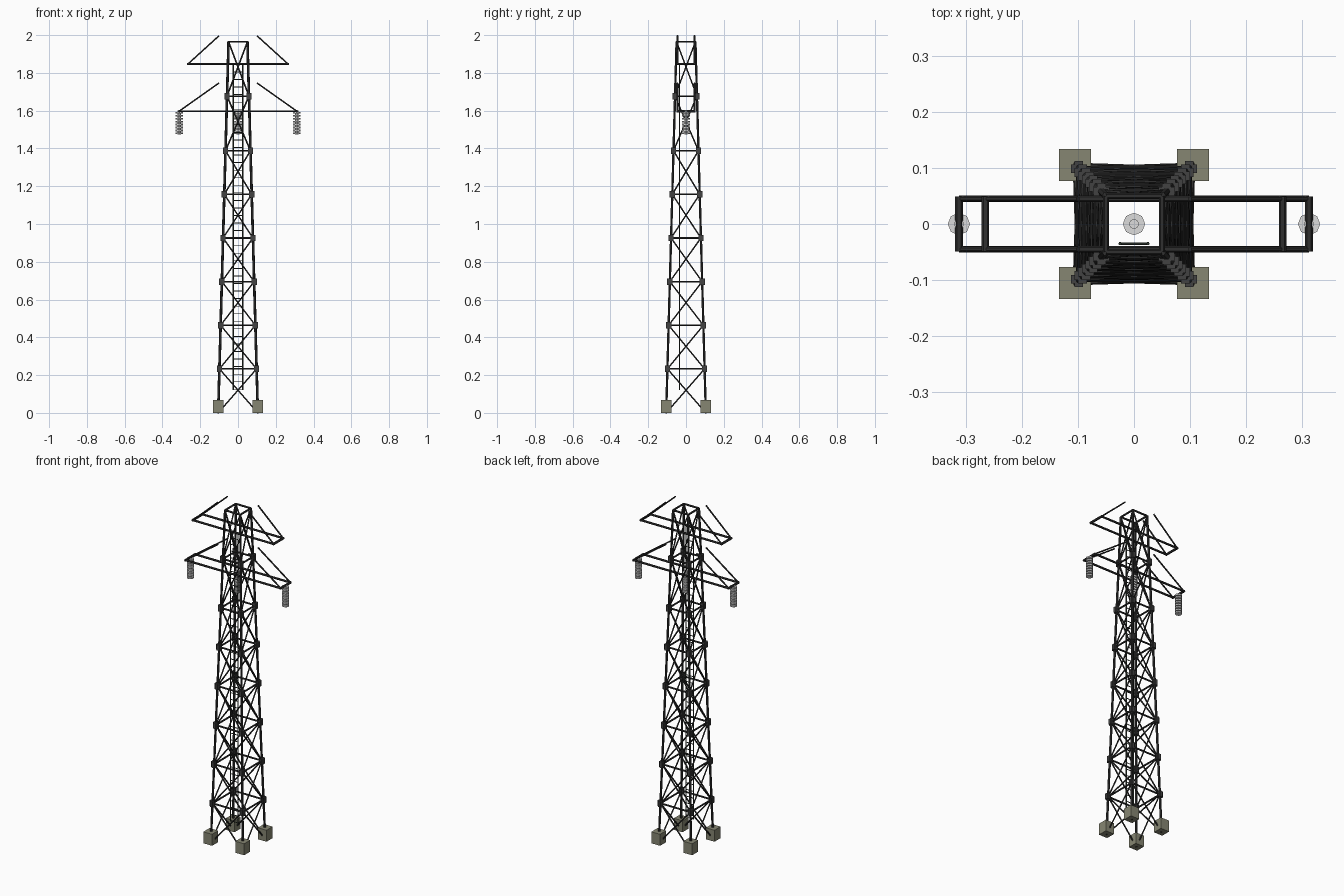
import bpy, bmesh, math
from mathutils import Vector, Matrix

if "Cube" in bpy.data.objects:
    bpy.data.objects.remove(bpy.data.objects["Cube"], do_unlink=True)


def material(name, r, g, b):
    m = bpy.data.materials.new(name)
    m.use_nodes = True
    m.diffuse_color = (r, g, b, 1)
    m.node_tree.nodes["Principled BSDF"].inputs["Base Color"].default_value = (r, g, b, 1)
    return m


STEEL = material("dark steel", 0.03, 0.03, 0.03)
PLATE = material("plate steel", 0.055, 0.055, 0.055)
LADDER = material("ladder steel", 0.03, 0.04, 0.03)
CONCRETE = material("concrete", 0.24, 0.24, 0.17)
CERAMIC = material("pale ceramic", 0.72, 0.72, 0.72)


def box(bm, centre, size):
    mat = Matrix.Translation(centre) @ Matrix.Diagonal((*size, 1))
    bmesh.ops.create_cube(bm, size=1, matrix=mat)


def beam(bm, a, b, w):
    """Six-sided bar from a to b with a flat facet facing up."""
    a, b = Vector(a), Vector(b)
    d = (b - a).normalized()
    ref = Vector((0, 1, 0)) if abs(d.z) > 0.9 else Vector((0, 0, 1))
    side = d.cross(ref).normalized()
    rot = Matrix((side, d.cross(side), d)).transposed().to_4x4()
    bmesh.ops.create_cone(bm, cap_ends=True, segments=6, radius1=w / 2, radius2=w / 2,
                          depth=(b - a).length,
                          matrix=Matrix.Translation((a + b) / 2) @ rot @ Matrix.Rotation(math.pi / 2, 4, "Z"))


def finish(bm, name, mat):
    bmesh.ops.recalc_face_normals(bm, faces=bm.faces)
    me = bpy.data.meshes.new(name)
    bm.to_mesh(me)
    bm.free()
    me.materials.append(mat)
    ob = bpy.data.objects.new(name, me)
    bpy.context.collection.objects.link(ob)


TOP = 1.965
LEVELS = [0.0] + [0.233 + 0.231 * i for i in range(6)] + [1.677, TOP]
CORNERS = [(-1, -1), (1, -1), (1, 1), (-1, 1)]


def corner(c, z):
    r = 0.105 - 0.055 * z / TOP
    return Vector((c[0] * r, c[1] * r, z))


# Concrete footings
bm = bmesh.new()
for cx, cy in CORNERS:
    box(bm, (cx * 0.105, cy * 0.105, 0.034), (0.057, 0.057, 0.068))
finish(bm, "footings", CONCRETE)

# Tapered legs
bm = bmesh.new()
for c in CORNERS:
    beam(bm, corner(c, 0.01), corner(c, TOP), 0.014)
finish(bm, "legs", STEEL)

# Crossed joint plates on the legs
bm = bmesh.new()
for z in LEVELS[1:-1]:
    for c in CORNERS:
        box(bm, corner(c, z), (0.028, 0.016, 0.034))
        box(bm, corner(c, z), (0.016, 0.028, 0.034))
finish(bm, "joint_plates", PLATE)

# Horizontal rings and cross bracing on all four faces
rings, braces = bmesh.new(), bmesh.new()
for i in range(4):
    p, q = CORNERS[i], CORNERS[(i + 1) % 4]
    for z in LEVELS[1:]:
        beam(rings, corner(p, z), corner(q, z), 0.011 if z == TOP else 0.010)
    for lo, hi in zip(LEVELS, LEVELS[1:]):
        beam(braces, corner(p, lo), corner(q, hi), 0.0085)
        beam(braces, corner(q, lo), corner(p, hi), 0.0085)
finish(rings, "horizontal_rings", STEEL)
finish(braces, "cross_braces", STEEL)

# Cross arms: paired chords, end bars and inclined ties
for name, reach, z in (("upper_arm", 0.265, 1.847), ("lower_arm", 0.312, 1.597)):
    bm = bmesh.new()
    for y in (-0.045, 0.045):
        beam(bm, (-reach, y, z), (reach, y, z), 0.012)
        for s in (-1, 1):
            beam(bm, (s * reach, y, z), (s * 0.1, y, z + 0.15), 0.009)
    for s in (-1, 1):
        beam(bm, (s * reach, -0.049, z), (s * reach, 0.049, z), 0.014)
    finish(bm, name, STEEL)

# Ladder
bm = bmesh.new()
for x in (-0.025, 0.025):
    beam(bm, (x, -0.035, 0.12), (x, -0.035, 1.85), 0.006)
for i in range(44):
    z = 0.125 + i * 0.04
    beam(bm, (-0.025, -0.035, z), (0.025, -0.035, z), 0.0045)
finish(bm, "ladder", LADDER)

# Insulator strings: a core with stacked discs
for name, x in (("right_insulator", -0.312), ("middle_insulator", 0), ("left_insulator", 0.312)):
    bm = bmesh.new()
    bmesh.ops.create_cone(bm, cap_ends=True, segments=8, radius1=0.009, radius2=0.009,
                          depth=0.125, matrix=Matrix.Translation((x, 0, 1.5375)))
    for i in range(8):
        bmesh.ops.create_cone(bm, cap_ends=True, segments=8, radius1=0.02, radius2=0.02, depth=0.009,
                              matrix=Matrix.Translation((x, 0, 1.48 + i * 0.0155)))
    finish(bm, name, CERAMIC)
